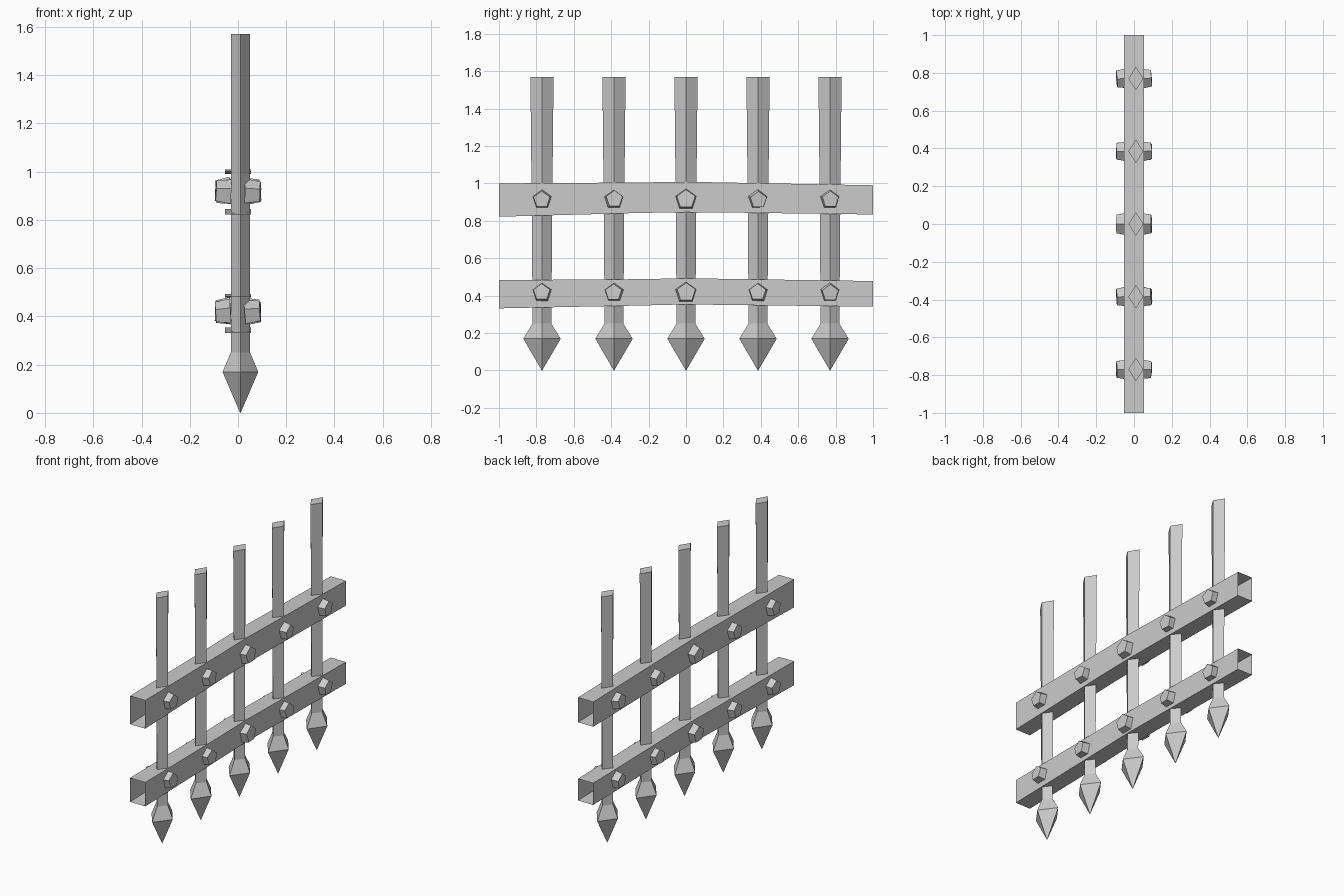
import bpy, math, random
from mathutils import Vector, Matrix

if "Cube" in bpy.data.objects:
    bpy.data.objects.remove(bpy.data.objects["Cube"])

random.seed(4)
BARS = [-0.77, -0.385, 0.0, 0.385, 0.77]


def loft(name, rings, cap_start=True, cap_end=True):
    """Skin a list of equal-length point rings into one flat-shaded mesh."""
    n = len(rings[0])
    verts = [p for r in rings for p in r]
    faces = []
    for i in range(len(rings) - 1):
        for j in range(n):
            k = (j + 1) % n
            faces.append((i * n + j, i * n + k, (i + 1) * n + k, (i + 1) * n + j))
    if cap_start:
        faces.append(tuple(reversed(range(n))))
    if cap_end:
        faces.append(tuple(range((len(rings) - 1) * n, len(rings) * n)))
    mesh = bpy.data.meshes.new(name)
    mesh.from_pydata(verts, [], faces)
    mesh.validate()
    obj = bpy.data.objects.new(name, mesh)
    bpy.context.collection.objects.link(obj)
    return obj


def diamond(y, z, hx, hy):
    return [(0.01 + hx, y, z), (0.01, y + hy, z), (0.01 - hx, y, z), (0.01, y - hy, z)]


# Upright bars with spear points: (z, half depth, half width)
PROFILE = [(0.0, 0.001, 0.001), (0.17, 0.074, 0.1), (0.25, 0.04, 0.05),
           (0.99, 0.04, 0.056), (1.57, 0.04, 0.062)]
for i, y in enumerate(BARS):
    loft(f"spiked_bar_{i + 1}", [diamond(y, z, hx, hy) for z, hx, hy in PROFILE])

# Hollow, open-ended rails with a slight bow: (y, bottom z, top z)
RAILS = {
    "lower_rail": [(-1, 0.332, 0.483), (-0.25, 0.347, 0.488), (0, 0.353, 0.493),
                   (0.25, 0.35, 0.489), (1, 0.341, 0.478)],
    "upper_rail": [(-1, 0.822, 1.0), (-0.25, 0.842, 1.005), (0, 0.846, 1.009),
                   (0.25, 0.844, 1.004), (1, 0.834, 0.99)],
}
for name, stations in RAILS.items():
    loft(name, [[(0.053, y, b), (-0.053, y, b), (-0.053, y, t), (0.053, y, t)]
                for y, b, t in stations][::-1], False, False)

# Tapered five-sided bolts, slightly tilted, on both faces of each rail
for rail, z in (("lower", 0.416), ("upper", 0.914)):
    for i, y in enumerate(BARS):
        for side, sx in (("right", 1), ("left", -1)):
            scale = 1.12 if y == 0 else 1.0
            tilt = Matrix.Rotation(random.uniform(-0.1, 0.1), 3, 'Z') @ \
                Matrix.Rotation(random.uniform(-0.1, 0.1), 3, 'Y')
            centre = Vector((0.06 * sx, y, z))
            rings = []
            for x, r in ((-0.03, 0.056), (0.032, 0.046)):
                ring = []
                for k in range(5):
                    a = math.pi / 2 + sx * k * math.tau / 5
                    p = Vector((x * sx, r * scale * math.cos(a), r * scale * math.sin(a)))
                    ring.append(centre + tilt @ p)
                rings.append(ring)
            loft(f"{rail}_{side}_bolt_{i + 1}", rings)
